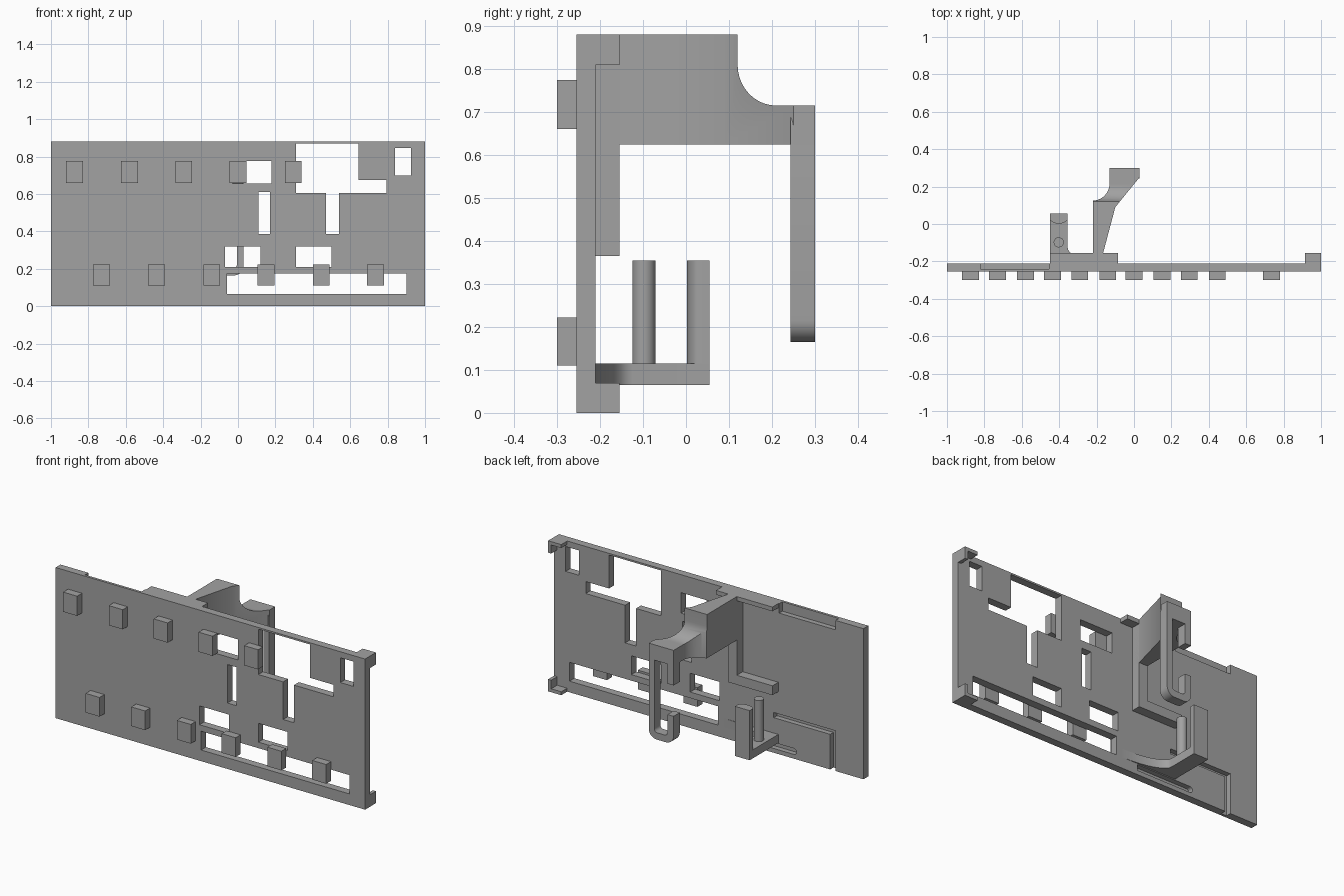
import bpy, bmesh, math
from mathutils import Vector

cube = bpy.data.objects.get("Cube")
if cube:
    bpy.data.objects.remove(cube, do_unlink=True)

grey = bpy.data.materials.new("mid grey")
grey.use_nodes = True
COLOR = (0.36, 0.36, 0.36, 1)
grey.diffuse_color = COLOR
grey.node_tree.nodes["Principled BSDF"].inputs["Base Color"].default_value = COLOR


def prism(name, pts, axis, lo, hi):
    """Extrude a 2D outline along an axis; outline uses the other two axes in order."""
    def place(p, d):
        v = list(p)
        v.insert("xyz".index(axis), d)
        return Vector(v)
    bm = bmesh.new()
    face = bm.faces.new([bm.verts.new(place(p, lo)) for p in pts])
    out = bmesh.ops.extrude_face_region(bm, geom=[face])
    verts = [g for g in out["geom"] if isinstance(g, bmesh.types.BMVert)]
    shift = [0, 0, 0]
    shift["xyz".index(axis)] = hi - lo
    bmesh.ops.translate(bm, verts=verts, vec=shift)
    bmesh.ops.recalc_face_normals(bm, faces=bm.faces)
    mesh = bpy.data.meshes.new(name)
    bm.to_mesh(mesh)
    bm.free()
    obj = bpy.data.objects.new(name, mesh)
    obj.data.materials.append(grey)
    bpy.context.collection.objects.link(obj)
    return obj


def box(name, x0, x1, y0, y1, z0, z1):
    return prism(name, [(x0, y0), (x1, y0), (x1, y1), (x0, y1)], "z", z0, z1)


def arc(cx, cy, rx, ry, a0, a1, n=10):
    return [(cx + rx * math.cos(math.radians(a0 + (a1 - a0) * i / n)),
             cy + ry * math.sin(math.radians(a0 + (a1 - a0) * i / n))) for i in range(n + 1)]


def combine(target, tool, operation):
    mod = target.modifiers.new("cut", "BOOLEAN")
    mod.operation, mod.solver, mod.object = operation, "EXACT", tool
    bpy.context.view_layer.objects.active = target
    bpy.ops.object.modifier_apply(modifier=mod.name)
    bpy.data.objects.remove(tool, do_unlink=True)


def smooth(obj):
    bpy.ops.object.select_all(action="DESELECT")
    obj.select_set(True)
    bpy.context.view_layer.objects.active = obj
    bpy.ops.object.shade_smooth_by_angle(angle=math.radians(30))


FRONT, BACK, RIB = -0.255, -0.21, -0.155

# Main panel with its window openings
panel = box("panel", -1, 1, FRONT, BACK, 0, 0.88)
windows = [(0.84, 0.925, 0.70, 0.845), (-0.03, 0.18, 0.655, 0.775),
           (0.11, 0.17, 0.385, 0.61), (-0.07, 0.12, 0.21, 0.32),
           (0.31, 0.50, 0.21, 0.32), (-0.06, 0.90, 0.065, 0.175)]
for x0, x1, z0, z1 in windows:
    combine(panel, box("cutter", x0, x1, -0.4, 0, z0, z1), "DIFFERENCE")
stepped = [(0.31, 0.87), (0.645, 0.87), (0.645, 0.675), (0.795, 0.675), (0.795, 0.605),
           (0.54, 0.605), (0.54, 0.385), (0.47, 0.385), (0.47, 0.605), (0.31, 0.605)]
combine(panel, prism("cutter", stepped, "y", -0.4, 0), "DIFFERENCE")

# Shallow grooves in the back: top slot, lower frame channel, rounded bottom groove
channel = [(-0.82, -0.1), (-0.82, 0.235), (-0.42, 0.235), (-0.42, 0.205), (-0.785, 0.205), (-0.785, -0.1)]
groove = [(-0.2, 0.025), (-0.2, 0.06)] + arc(-0.55, 0.0425, 0.0175, 0.0175, 90, 270)
slot = [(-0.82, 0.825), (-0.455, 0.825), (-0.455, 0.95), (-0.82, 0.95)]
for outline in (slot, channel, groove):
    combine(panel, prism("cutter", outline, "y", -0.24, 0), "DIFFERENCE")

# Front pegs in two staggered rows
for row, z0, z1, xs in (("upper", 0.66, 0.775, (-0.875, -0.58, -0.29, 0, 0.295)),
                        ("lower", 0.11, 0.222, (-0.73, -0.435, -0.14, 0.15, 0.445, 0.735))):
    for x in xs:
        box(row + "_peg", x - 0.045, x + 0.045, -0.30, FRONT, z0, z1)

# Angled corner tabs on the left edge
T = 0.02
prism("upper_corner_tab", [(1, 0.88), (0.915, 0.88), (0.915, 0.88 - T), (1 - T, 0.88 - T),
                           (1 - T, 0.81), (1, 0.81)], "y", BACK, RIB)
prism("lower_corner_tab", [(1, 0), (0.915, 0), (0.915, T), (1 - T, T),
                           (1 - T, 0.07), (1, 0.07)], "y", BACK, RIB)

# Stiffening ribs behind the panel
prism("back_rib", [(-0.45, 0.88), (-0.085, 0.88), (-0.085, 0.855), (-0.165, 0.855), (-0.165, 0.365),
                   (-0.45, 0.365), (-0.45, 0.42), (-0.22, 0.42), (-0.22, 0.855), (-0.45, 0.855)],
      "y", BACK, RIB)

# Upper arm: side profile intersected with the plan outline
side = ([(BACK, 0.625), (BACK, 0.88), (0.12, 0.88)] + arc(0.21, 0.81, 0.09, 0.095, 180, 270)
        + [(0.30, 0.715), (0.30, 0.625)])
plan = ([(-0.165, BACK), (-0.165, RIB), (-0.10, 0.09), (0.03, 0.25), (0.03, 0.40), (-0.13, 0.40)]
        + arc(-0.22, 0.22, 0.09, 0.095, 0, -90) + [(-0.22, BACK)])
arm = prism("upper_arm", side, "x", -0.4, 0.2)
combine(arm, prism("cutter", plan, "z", 0.5, 1), "INTERSECT")
smooth(arm)

# Hanging hook loop with a gap on its right side
R, r = 0.05, 0.02
hook = ([(-0.13, 0.51), (-0.13, 0.665)] + arc(-0.08, 0.665, R, R, 180, 90)
        + arc(-0.02, 0.665, R, R, 90, 0) + arc(-0.02, 0.215, R, R, 0, -90)
        + arc(-0.08, 0.215, R, R, -90, -180) + [(-0.13, 0.33), (-0.09, 0.33)]
        + arc(-0.07, 0.225, r, r, 180, 270, 5) + arc(-0.025, 0.225, r, r, -90, 0, 5)
        + arc(-0.025, 0.655, r, r, 0, 90, 5) + arc(-0.07, 0.655, r, r, 90, 180, 5)
        + [(-0.09, 0.51)])
smooth(prism("hook_loop", hook, "y", 0.243, 0.30))

# Lower arm with flared root, round pin and curved end plate
flare = arc(-0.10, RIB + 0.03, 0.255, 0.085, 180, 270)
lower = [(-0.45, BACK), (-0.45, 0.055), (-0.355, 0.055)] + flare
smooth(prism("lower_arm", lower, "z", 0.065, 0.115))
smooth(prism("pin", arc(-0.4025, -0.098, 0.027, 0.027, 0, 345, 23), "z", 0.115, 0.355))
plate = [(-0.355, 0.055), (-0.45, 0.055)] + arc(-0.4025, 0.03, 0.0475, 0.028, 180, 360, 14)
smooth(prism("end_plate", plate, "z", 0.115, 0.355))
